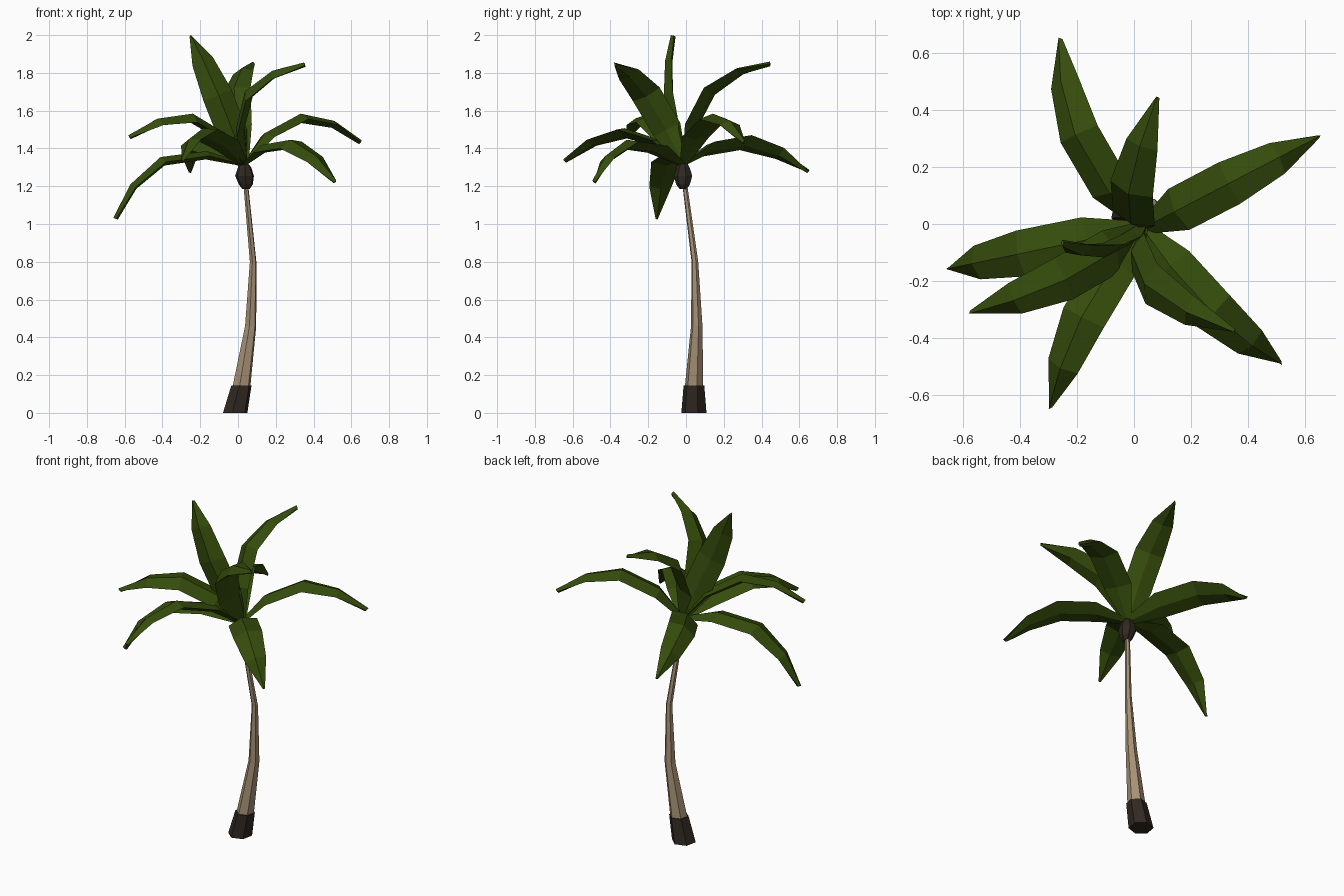
import bpy
import bmesh
import math
from mathutils import Vector

if "Cube" in bpy.data.objects:
    bpy.data.objects.remove(bpy.data.objects["Cube"], do_unlink=True)


def material(name, rgb):
    mat = bpy.data.materials.new(name)
    mat.use_nodes = True
    mat.diffuse_color = (*rgb, 1)
    bsdf = mat.node_tree.nodes["Principled BSDF"]
    bsdf.inputs["Base Color"].default_value = (*rgb, 1)
    bsdf.inputs["Roughness"].default_value = 0.9
    return mat


LEAF = material("leaf_green", (0.036, 0.073, 0.0035))
BARK = material("pale_bark", (0.38, 0.285, 0.18))
DARK = material("dark_brown", (0.03, 0.021, 0.015))


def make_object(name, bm, mat):
    mesh = bpy.data.meshes.new(name)
    bm.to_mesh(mesh)
    bm.free()
    mesh.materials.append(mat)
    obj = bpy.data.objects.new(name, mesh)
    bpy.context.collection.objects.link(obj)
    return obj


def loft(name, rings, mat):
    """Join rings of points with quads and cap both ends."""
    bm = bmesh.new()
    rings = [[bm.verts.new(p) for p in ring] for ring in rings]
    for low, high in zip(rings, rings[1:]):
        for i in range(len(low)):
            j = (i + 1) % len(low)
            bm.faces.new((low[i], low[j], high[j], high[i]))
    bm.faces.new(rings[0][::-1])
    bm.faces.new(rings[-1])
    bmesh.ops.recalc_face_normals(bm, faces=bm.faces)
    return make_object(name, bm, mat)


def column(name, sections, mat, sides=6):
    """Faceted column through (x, y, z, radius) sections."""
    angles = [math.tau * (i + 0.3) / sides for i in range(sides)]
    rings = [[(x + r * math.cos(a), y + r * math.sin(a), z) for a in angles]
             for x, y, z, r in sections]
    return loft(name, rings, mat)


# Trunk with its dark foot, and the bud that carries the leaves
column("trunk_foot", [(-0.015, 0.042, 0, 0.068), (0.018, 0.042, 0.145, 0.056)], DARK)
column("trunk", [(0.017, 0.042, 0.13, 0.05), (0.067, 0.057, 0.46, 0.031),
                 (0.08, 0.047, 0.8, 0.018), (0.04, -0.008, 1.22, 0.013)], BARK)
column("crown_bud", [(0.042, -0.014, 1.185, 0.02), (0.042, -0.014, 1.21, 0.038),
                     (0.035, -0.014, 1.255, 0.051), (0.035, -0.014, 1.3, 0.036),
                     (0.03, -0.014, 1.335, 0.012)], DARK, 7)

# Fronds: arched, thick blades with a ridge above and below
CROWN = Vector((0.03, -0.015, 1.325))
STATIONS = [(0, 0.026, 0.02), (0.21, 0.081, 0.045), (0.53, 0.082, 0.05),
            (0.8, 0.06, 0.04), (1, 0.006, 0.026)]


def frond(name, tip, roll, arch):
    chord = Vector(tip) - CROWN
    along = chord.normalized()
    right = along.cross(Vector((0, 0, 1))).normalized()
    upward = right.cross(along)
    angle = math.radians(roll)
    bend = upward * math.cos(angle) + right * math.sin(angle)
    side = along.cross(bend)
    rings = []
    for t, width, thick in STATIONS:
        rib = CROWN + chord * t + bend * (arch * 4 * t * (1 - t))
        slope = (chord + bend * (arch * 4 * (1 - 2 * t))).normalized()
        down = slope.cross(side) * thick
        middle = rib + down * 0.58
        rings.append((rib, middle + side * width, rib + down, middle - side * width))
    return loft(name, rings, LEAF)


FRONDS = {
    "frond_back_right": ((-0.265, 0.655, 1.285), -29, 0.175),
    "frond_back_upright": ((0.08, 0.445, 1.86), -20, 0.185),
    "frond_back_left": ((0.655, 0.31, 1.443), 0, 0.2),
    "frond_front_left": ((0.52, -0.495, 1.23), 13, 0.178),
    "frond_front_left_upright": ((0.35, -0.38, 1.855), 41, 0.19),
    "frond_front_right": ((-0.3, -0.65, 1.342), 15, 0.18),
    "frond_right_upper": ((-0.58, -0.315, 1.47), -13, 0.192),
    "frond_right_drooping": ((-0.66, -0.158, 1.033), 0, 0.2),
    "frond_top": ((-0.25, -0.08, 2.0), -90, 0.07),
}
for frond_name, (tip, roll, arch) in FRONDS.items():
    frond(frond_name, tip, roll, arch)
